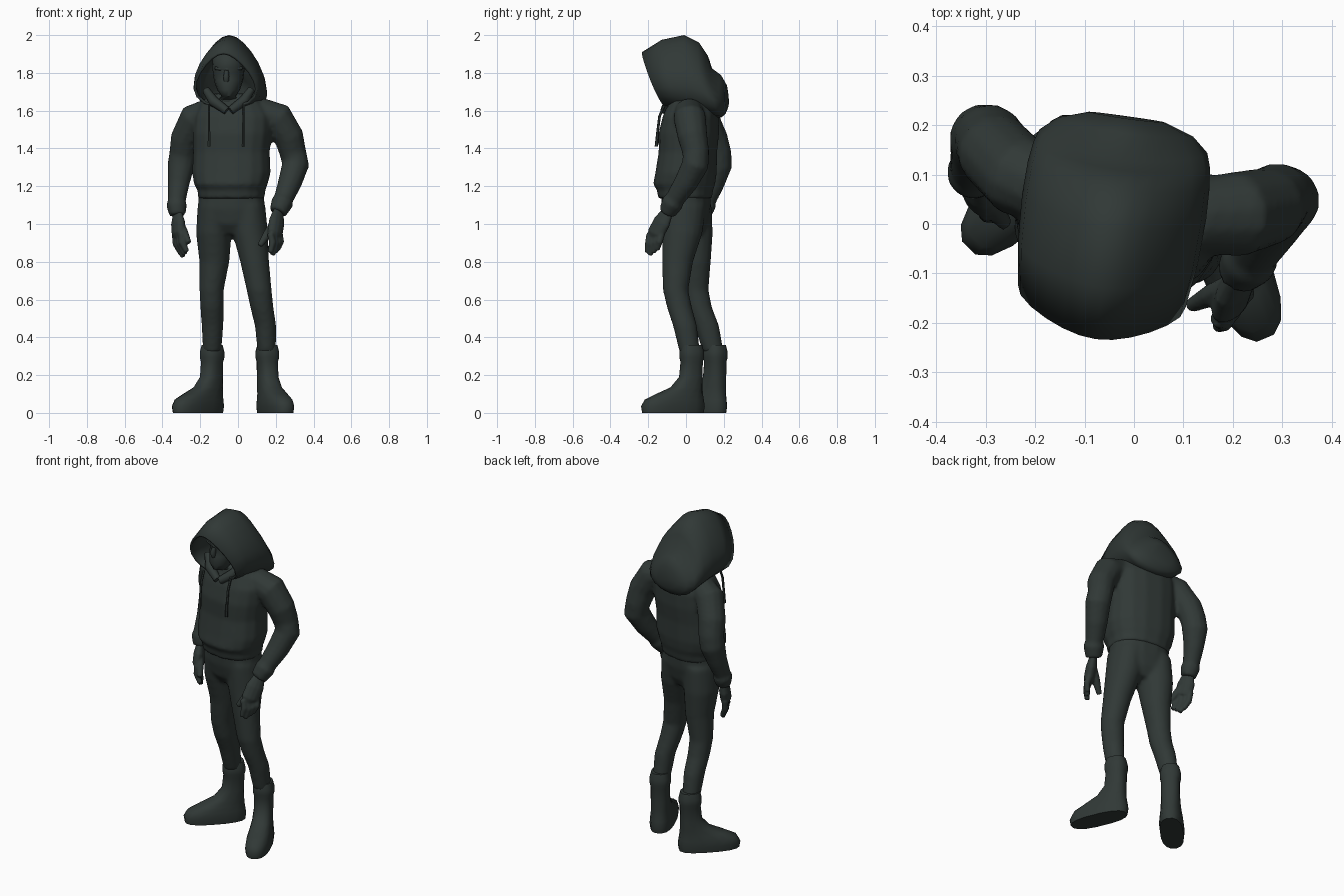
import bpy
import bmesh
from math import sin, cos, pi, radians, copysign
from mathutils import Vector, Matrix

default = bpy.data.objects.get("Cube")
if default:
    bpy.data.objects.remove(default)

cloth = bpy.data.materials.new("dark slate green")
cloth.use_nodes = True
COLOUR = (0.03, 0.04, 0.037, 1)
cloth.diffuse_color = COLOUR
cloth.node_tree.nodes["Principled BSDF"].inputs["Base Color"].default_value = COLOUR


def select(parts):
    bpy.ops.object.select_all(action='DESELECT')
    for part in parts:
        part.select_set(True)
    bpy.context.view_layer.objects.active = parts[0]


def skin(name, rings, cap_start=True):
    """Bridge equally sized closed rings into one smooth shaded object."""
    bm = bmesh.new()
    loops = [[bm.verts.new(point) for point in ring] for ring in rings]
    count = len(loops[0])
    for lower, upper in zip(loops, loops[1:]):
        for i in range(count):
            j = (i + 1) % count
            bm.faces.new((lower[i], lower[j], upper[j], upper[i]))
    if cap_start:
        bm.faces.new(loops[0][::-1])
    bm.faces.new(loops[-1])
    bmesh.ops.recalc_face_normals(bm, faces=bm.faces)
    mesh = bpy.data.meshes.new(name)
    bm.to_mesh(mesh)
    bm.free()
    mesh.materials.append(cloth)
    part = bpy.data.objects.new(name, mesh)
    bpy.context.collection.objects.link(part)
    select([part])
    bpy.ops.object.shade_smooth_by_angle(angle=radians(50))
    return part


def fuse(name, parts, voxel, rounds):
    """Merge overlapping parts into one continuous, softened surface."""
    select(parts)
    bpy.ops.object.join()
    whole = parts[0]
    whole.name = name
    remesh = whole.modifiers.new("merge", 'REMESH')
    remesh.mode = 'VOXEL'
    remesh.voxel_size = voxel
    remesh.use_smooth_shade = True
    soften = whole.modifiers.new("soften", 'SMOOTH')
    soften.iterations = rounds


def oval(width, depth, sides, power=1.0):
    """Superellipse outline; a power below one makes it boxier."""
    angles = [2 * pi * (i + 0.5) / sides for i in range(sides)]
    return [Vector((width * copysign(abs(cos(a)) ** power, cos(a)),
                    depth * copysign(abs(sin(a)) ** power, sin(a)), 0)) for a in angles]


def stack(name, levels, yaw=0, sides=16, power=0.85):
    """Loft level rings given as (x, y, z, half width, half depth)."""
    turn = Matrix.Rotation(radians(yaw), 3, 'Z')
    return skin(name, [[Vector((x, y, z)) + turn @ p for p in oval(w, d, sides, power)]
                       for x, y, z, w, d in levels])


def limb(name, path, sides=12, flat=1.0, side_axis=(1, 0, 0)):
    """Loft rings across a path of (x, y, z, radius)."""
    points = [Vector(p[:3]) for p in path]
    rings = []
    for i, centre in enumerate(points):
        along = (points[min(i + 1, len(points) - 1)] - points[max(i - 1, 0)]).normalized()
        u = Vector(side_axis)
        u = (u - along * u.dot(along)).normalized()
        v = along.cross(u)
        r = path[i][3]
        rings.append([centre + u * p.x + v * p.y for p in oval(r, r * flat, sides)])
    return skin(name, rings)


# Hooded top: ribbed hem, loose waist, chest, sloping shoulders and cuffed sleeves
TURN = -8
body = stack("hoodie_body", [
    (-0.035, -0.005, 1.135, 0.177, 0.14), (-0.035, -0.005, 1.18, 0.18, 0.147),
    (-0.038, -0.01, 1.21, 0.195, 0.162), (-0.035, 0, 1.27, 0.208, 0.16),
    (-0.035, 0.01, 1.38, 0.203, 0.152), (-0.03, 0.015, 1.48, 0.21, 0.157),
    (-0.025, 0.025, 1.57, 0.208, 0.145), (-0.03, 0.03, 1.64, 0.17, 0.12),
    (-0.04, 0.02, 1.69, 0.1, 0.1)], yaw=TURN)
left_sleeve = limb("left_sleeve", [
    (0.11, 0.015, 1.595, 0.077), (0.21, 0.02, 1.56, 0.087), (0.27, 0.035, 1.46, 0.08),
    (0.29, 0.052, 1.38, 0.072), (0.305, 0.05, 1.315, 0.073), (0.275, 0, 1.22, 0.064),
    (0.24, -0.06, 1.13, 0.052), (0.235, -0.07, 1.115, 0.06), (0.21, -0.1, 1.06, 0.047)])
right_sleeve = limb("right_sleeve", [
    (-0.14, 0.06, 1.595, 0.077), (-0.23, 0.095, 1.56, 0.083), (-0.28, 0.145, 1.45, 0.079),
    (-0.292, 0.17, 1.37, 0.073), (-0.302, 0.172, 1.31, 0.073), (-0.315, 0.145, 1.21, 0.058),
    (-0.325, 0.11, 1.12, 0.048), (-0.325, 0.105, 1.1, 0.056), (-0.32, 0.09, 1.045, 0.043)])
fuse("hoodie", [body, left_sleeve, right_sleeve], 0.012, 3)

# Drawstrings and the crossed collar folds they hang from
for label, x, side in (("right", -0.153, -1), ("left", 0.03, 1)):
    limb(label + "_drawstring", [
        (x, -0.115, 1.63, 0.007), (x, -0.14, 1.57, 0.007),
        (x, -0.15, 1.49, 0.007), (x, -0.157, 1.41, 0.009)], sides=6)
    limb(label + "_collar_fold", [
        (-0.05 + side * 0.12, -0.05, 1.71, 0.02), (-0.05 + side * 0.08, -0.09, 1.65, 0.028),
        (-0.05 + side * 0.01, -0.115, 1.6, 0.022)], sides=8)

# Hood: slanted arch sections from the brim to the drooping back
HOOD_SIDES = 20


def arch(top_y, top_z, low_y, low_z, half_width):
    turn = Matrix.Rotation(radians(TURN), 3, 'Z')
    ring = []
    for i in range(HOOD_SIDES):
        a = 2 * pi * i / HOOD_SIDES
        rise = (1 + cos(a)) / 2
        wide = half_width * sin(a) * (1.05 - 0.36 * cos(a))
        point = Vector((wide, low_y + (top_y - low_y) * rise, low_z + (top_z - low_z) * rise))
        ring.append(turn @ point + Vector((-0.045, 0, 0)))
    return ring


hood = skin("hood", [arch(*section) for section in (
    (-0.235, 1.91, -0.1, 1.61, 0.155), (-0.13, 1.975, -0.02, 1.6, 0.166),
    (-0.01, 2.0, 0.06, 1.58, 0.17), (0.07, 1.96, 0.12, 1.57, 0.168),
    (0.11, 1.9, 0.16, 1.565, 0.163), (0.13, 1.83, 0.19, 1.565, 0.155),
    (0.185, 1.79, 0.205, 1.58, 0.125), (0.215, 1.74, 0.22, 1.61, 0.07))], cap_start=False)
thick = hood.modifiers.new("thickness", 'SOLIDIFY')
thick.thickness = 0.014
thick.offset = -1

# Head tucked inside the hood, with a heavy brow over the face
FACE_X = -0.05
stack("head", [
    (FACE_X, 0, 1.6, 0.075, 0.075), (FACE_X, -0.02, 1.66, 0.06, 0.07),
    (FACE_X, -0.095, 1.675, 0.036, 0.055), (FACE_X, -0.085, 1.71, 0.06, 0.08),
    (FACE_X, -0.065, 1.76, 0.077, 0.09), (FACE_X, -0.055, 1.8, 0.082, 0.09),
    (FACE_X, -0.055, 1.83, 0.087, 0.105), (FACE_X, -0.045, 1.88, 0.083, 0.1),
    (FACE_X, -0.02, 1.94, 0.05, 0.06)], power=1, yaw=TURN)
limb("nose", [(FACE_X - 0.01, -0.14, 1.82, 0.01), (FACE_X - 0.012, -0.158, 1.78, 0.017),
              (FACE_X - 0.012, -0.15, 1.757, 0.014)], sides=8)
for name, z, reach, radius in (("brow", 1.825, 0.07, 0.013), ("mouth", 1.728, 0.035, 0.01)):
    limb(name, [(FACE_X - reach, -0.11 - radius, z, radius * 0.7),
                (FACE_X - 0.01, -0.145, z - 0.005, radius),
                (FACE_X + reach, -0.115, z, radius * 0.7)], sides=8, side_axis=(0, 0, 1))


def hand(label, wrist, knuckles, tip, spread, thumb):
    """Flattened palm, four curled fingers fanned along spread, and a thumb."""
    wrist, knuckles, tip, spread, thumb = map(Vector, (wrist, knuckles, tip, spread, thumb))
    parts = [limb(label + "_palm", [
        (*wrist, 0.034), (*wrist.lerp(knuckles, 0.5), 0.053), (*knuckles, 0.052),
        (*knuckles.lerp(tip, 0.15), 0.04)], flat=0.6, side_axis=spread)]
    for i in range(4):
        start = knuckles + spread * (i - 1.5) * 0.026
        end = tip + spread * (i - 1.5) * 0.022 + Vector((0, 0, 0.014 * abs(i - 1)))
        bend = start.lerp(end, 0.5) + Vector((copysign(0.012, tip.x), 0, 0))
        parts.append(limb(label + "_finger", [
            (*start, 0.019), (*bend, 0.019), (*end, 0.014)], sides=8))
    root = wrist.lerp(knuckles, 0.35)
    parts.append(limb(label + "_thumb", [
        (*root, 0.024), (*root.lerp(thumb, 0.55), 0.024), (*thumb, 0.015)], sides=8))
    fuse(label + "_hand", parts, 0.006, 2)


hand("left", (0.215, -0.095, 1.07), (0.195, -0.16, 0.95), (0.19, -0.18, 0.835),
     (0.6, 0.8, 0), (0.115, -0.165, 0.885))
hand("right", (-0.32, 0.09, 1.06), (-0.315, 0.06, 0.95), (-0.285, 0.045, 0.825),
     (0.45, -0.9, 0), (-0.26, 0, 0.9))

# Trousers: hips flowing into two legs that gather above the boots
hips = stack("hips", [
    (-0.035, 0, 1.2, 0.172, 0.13), (-0.035, 0, 1.08, 0.178, 0.127),
    (-0.035, 0, 1.0, 0.15, 0.11), (-0.033, 0.005, 0.945, 0.08, 0.075)], yaw=TURN)
left_leg = stack("left_leg", [
    (0.055, -0.01, 1.1, 0.09, 0.118), (0.065, -0.02, 0.95, 0.095, 0.108),
    (0.088, -0.045, 0.8, 0.077, 0.083), (0.112, -0.055, 0.65, 0.067, 0.068),
    (0.126, -0.035, 0.56, 0.062, 0.067), (0.146, -0.005, 0.46, 0.057, 0.064),
    (0.152, 0.02, 0.32, 0.049, 0.055)], power=1)
right_leg = stack("right_leg", [
    (-0.12, 0.015, 1.1, 0.095, 0.122), (-0.128, 0.03, 0.95, 0.095, 0.113),
    (-0.125, 0.045, 0.8, 0.08, 0.087), (-0.14, 0.05, 0.65, 0.065, 0.07),
    (-0.138, 0.07, 0.56, 0.062, 0.068), (-0.135, 0.11, 0.46, 0.058, 0.066),
    (-0.137, 0.145, 0.32, 0.049, 0.055)], power=1)
fuse("trousers", [hips, left_leg, right_leg], 0.013, 5)


def boot(label, x, y, yaw):
    """Foot, shaft and cuff; each ring is (forward, height, half width, half length)."""
    ahead = Matrix.Rotation(radians(yaw), 3, 'Z') @ Vector((0, -1, 0))
    rings = [(0.108, 0, 0.066, 0.172), (0.108, 0.035, 0.07, 0.178), (0.1, 0.07, 0.067, 0.165),
             (0.07, 0.1, 0.061, 0.13), (0.03, 0.135, 0.056, 0.087), (0.005, 0.19, 0.053, 0.062),
             (0, 0.27, 0.053, 0.058), (0, 0.295, 0.06, 0.064), (0, 0.325, 0.059, 0.063),
             (0, 0.36, 0.05, 0.055)]
    stack(label + "_boot", [(x + ahead.x * f, y + ahead.y * f, z, w, d)
                            for f, z, w, d in rings], yaw=yaw, power=0.8)


boot("left", 0.155, 0.03, 23)
boot("right", -0.137, 0.155, -44)
